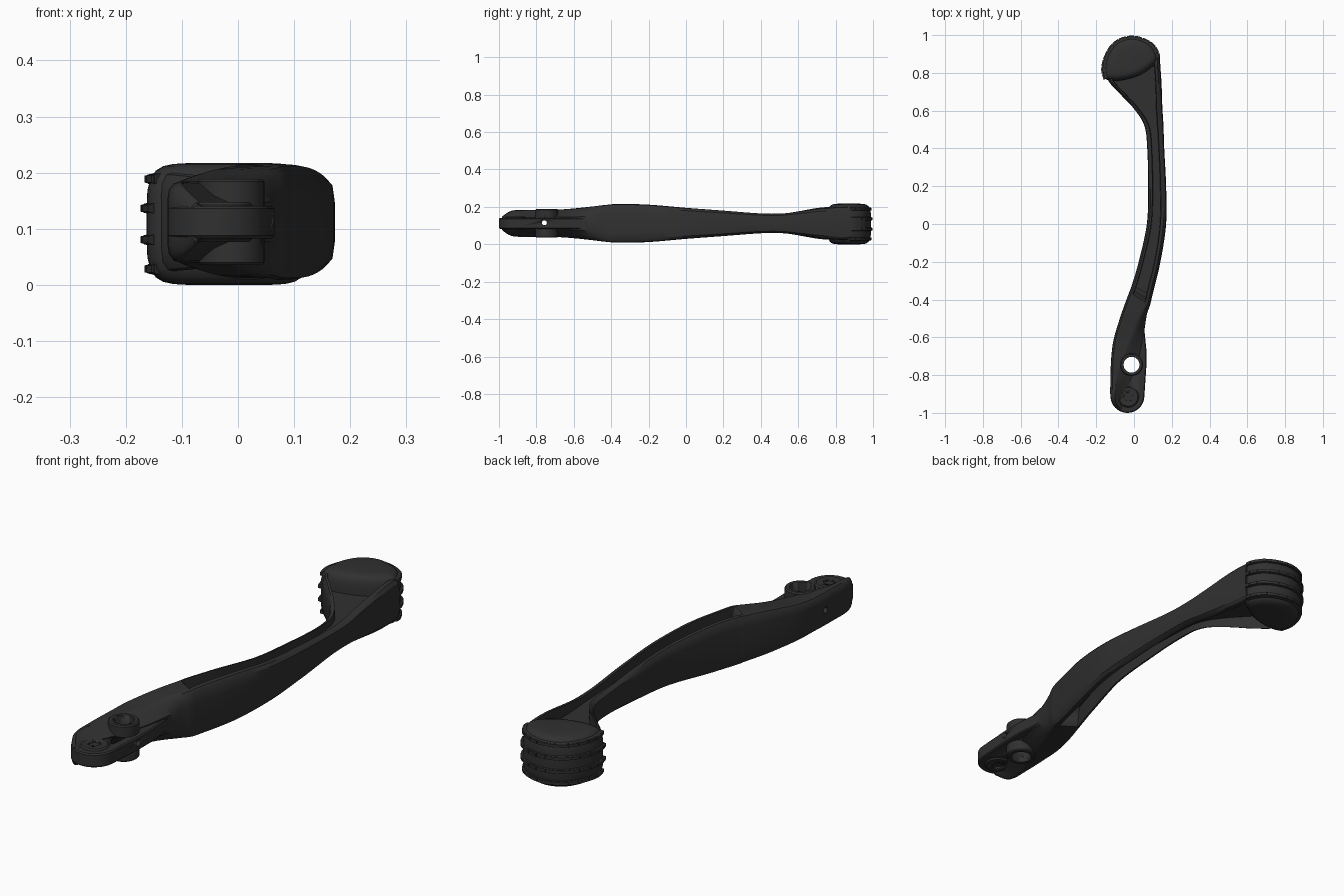
import bpy, bmesh, math
from mathutils import Vector

if "Cube" in bpy.data.objects:
    bpy.data.objects.remove(bpy.data.objects["Cube"])

ZC = 0.112  # mirror plane height of the lever
mat = bpy.data.materials.new("dark_metal")
mat.diffuse_color = (0.03, 0.03, 0.03, 1)
mat.use_nodes = True
mat.node_tree.nodes["Principled BSDF"].inputs["Base Color"].default_value = mat.diffuse_color


def spline(pts, n, closed=False):
    """Catmull-Rom through tuples of any size, n steps per span."""
    out, m = [], len(pts)
    for i in range(m if closed else m - 1):
        if closed:
            a, b, c, d = (pts[(i + j) % m] for j in (-1, 0, 1, 2))
        else:
            a, b, c, d = (pts[max(0, min(m - 1, i + j))] for j in (-1, 0, 1, 2))
        for s in range(n):
            t = s / n
            out.append(tuple(q + .5 * t * (r - p + t * (2*p - 5*q + 4*r - u + t * (3*(q - r) + u - p)))
                             for p, q, r, u in zip(a, b, c, d)))
    if not closed:
        out.append(pts[-1])
    return out


def add_loft(bm, rings):
    vs = [[bm.verts.new(p) for p in r] for r in rings]
    n = len(vs[0])
    for a, b in zip(vs, vs[1:]):
        for i in range(n):
            j = (i + 1) % n
            bm.faces.new((a[i], a[j], b[j], b[i]))
    bm.faces.new(vs[0][::-1])
    bm.faces.new(vs[-1])


def finish(name, bm, angle=32):
    bmesh.ops.recalc_face_normals(bm, faces=bm.faces)
    me = bpy.data.meshes.new(name)
    bm.to_mesh(me)
    bm.free()
    ob = bpy.data.objects.new(name, me)
    bpy.context.collection.objects.link(ob)
    me.materials.append(mat)
    bpy.ops.object.select_all(action='DESELECT')
    ob.select_set(True)
    bpy.context.view_layer.objects.active = ob
    bpy.ops.object.shade_smooth_by_angle(angle=math.radians(angle))
    return ob


def loft(name, rings):
    bm = bmesh.new()
    add_loft(bm, rings)
    return finish(name, bm)


def lathe(name, x, y, prof, n=40):
    """Solid of revolution about z from (radius, height offset) pairs."""
    return loft(name, [[(x + r * math.cos(2 * math.pi * i / n), y + r * math.sin(2 * math.pi * i / n), ZC + z)
                        for i in range(n)] for r, z in prof])


# Lever arm stations: left x,y, right x,y, half height, groove depth, right shoulder slope
stations = [
    (-.085, -.985, -.05, -.985, .035, 0, .01), (-.122, -.93, -.07, -.93, .068, 0, .03),
    (-.125, -.83, -.02, -.83, .072, 0, .06), (-.12, -.7, .03, -.68, .073, 0, .06),
    (-.105, -.6, .055, -.56, .08, 0, .04), (-.065, -.47, .068, -.48, .093, 0, .01),
    (-.025, -.36, .085, -.43, .1, 0, 0), (-.012, -.325, .097, -.38, .103, 1, 0),
    (.025, -.2, .14, -.2, .1, 1, 0), (.068, 0, .17, 0, .083, 1, 0),
    (.075, .2, .17, .2, .068, 1, 0), (.07, .4, .16, .4, .053, 1, 0),
    (.055, .52, .156, .52, .053, 1, 0), (0, .61, .15, .62, .066, 1, 0),
    (-.075, .69, .146, .74, .081, 1, 0), (-.14, .77, .14, .83, .088, 1, 0),
    (-.1, .84, .137, .885, .086, 1, 0)]


def section(st):
    xl, yl, xr, yr, h, g, k = st
    g, k = max(0, min(1, g)), max(0, k)
    L, R = Vector((xl, yl, ZC)), Vector((xr, yr, ZC))
    w = (R - L).length
    d = (R - L) / w
    tl, tr = min(.022, .3 * w), min(.03, .3 * w)
    floor = h * (1 - g) + min(h, .025) * g
    inner = max(tl + .006, w - max(tr, .025 + k))
    top = [(0, .55 * h), (.003, .8 * h), (min(.012, .2 * w), h - .003), (tl, h), (tl + .003, floor),
           (inner - .003, floor), (inner, h), (w - .015 - .9 * k, h - .003),
           (w - .004 - .5 * k, h * .82 - .2 * k), (w, .45 * h)]
    up = [L + d * a + Vector((0, 0, z)) for a, z in top]
    return up + [Vector((p.x, p.y, 2 * ZC - p.z)) for p in reversed(up)]


arm = loft("lever_arm", [section(s) for s in spline(stations, 5)])

# Flat pivot plate with rounded end
outline = [(-.035 + .09 * math.cos(a), -.91 + .09 * math.sin(a))
           for a in (math.pi * (1 + i / 20) for i in range(21))]
outline += [(.065, -.76), (.065, -.66), (.056, -.57), (.06, -.48), (0, -.48), (-.095, -.62), (-.118, -.7)]


def plate_ring(s, z):
    return [(-.03 + (x + .03) * s, -.75 + (y + .75) * (1 - (1 - s) * .4), ZC + z) for x, y in outline]


plate = loft("pivot_plate", [plate_ring(.95, -.029), plate_ring(1, -.024),
                             plate_ring(1, .024), plate_ring(.95, .029)])

# Pivot hub and small end boss
hub = lathe("pivot_hub", -.013, -.745, [(.055, -.077), (.06, -.072), (.06, .072), (.055, .077)])
boss = lathe("end_boss", -.03, -.915, [(.05, -.036), (.056, -.03), (.056, .03), (.05, .036)])

# Bores cut through the pivot end
bore = lathe("bore_cutter", -.013, -.745, [(.042, -.2), (.042, .2)])
dimple = lathe("dimple_cutter", -.03, -.915, [(.022, .026), (.022, .2)])
dimple_low = lathe("dimple_cutter_low", -.03, -.915, [(.022, -.2), (.022, -.026)])
pin = loft("pin_cutter", [[(x, -.757 + .013 * math.cos(i * math.pi / 8), ZC + .003 + .013 * math.sin(i * math.pi / 8))
                           for i in range(16)] for x in (-.3, .3)])


def cut(ob, cutter):
    m = ob.modifiers.new("cut", 'BOOLEAN')
    m.operation, m.object, m.solver = 'DIFFERENCE', cutter, 'EXACT'
    bpy.context.view_layer.objects.active = ob
    bpy.ops.object.modifier_apply(modifier=m.name)


for ob in (arm, plate, hub):
    cut(ob, bore)
    cut(ob, pin)
cut(boss, dimple)
cut(boss, dimple_low)
for c in (bore, dimple, dimple_low, pin):
    bpy.data.objects.remove(c)

# Foot pad: rounded lens outline stacked with domed edges
CX, CY, PZ = -.015, .87, .1085
back = [(.128, .87), (.124, .905), (.095, .95), (.04, .98), (-.02, .989), (-.08, .972),
        (-.125, .932), (-.155, .87), (-.163, .815), (-.15, .768)]
front = [(-.1, .757), (-.03, .768), (.04, .793), (.1, .835)]
pad = spline(back + front, 4, True)


def pad_ring(s, z):
    return [(CX + (x - CX) * s, CY + (y - CY) * s, PZ + z) for x, y in pad]


half = [(1, .03), (.99, .06), (.955, .08), (.89, .095), (.8, .103), (.68, .107), (.5, .1085)]
loft("foot_pad", [pad_ring(s, -z) for s, z in reversed(half)] + [pad_ring(s, z) for s, z in half])

# Segmented grip ribs wrapped round the back of the pad
bm = bmesh.new()
path = spline(back, 6)[2:]
for z, s in ((-.08, .955), (-.028, 1), (.028, 1), (.08, .955)):
    for i in range(0, len(path) - 4, 4):
        rings = []
        for j, (x, y) in enumerate(path[i:i + 5]):
            nx = path[min(i + j + 1, len(path) - 1)]
            if j == 4:  # stop short to leave a gap
                x, y = [p + .6 * (q - p) for p, q in zip(path[i + 3], (x, y))]
            rings.append([(CX + (x - CX) * k, CY + (y - CY) * k, PZ + z + dz)
                          for k, dz in ((s - .05, -.01), (s + .07, -.006), (s + .07, .006), (s - .05, .01))])
        add_loft(bm, rings)
    # low continuous band under the segments
    add_loft(bm, [[(CX + (x - CX) * k, CY + (y - CY) * k, PZ + z + dz)
                   for k, dz in ((s - .06, -.011), (s + .035, -.008), (s + .035, .008), (s - .06, .011))]
                  for x, y in path])
finish("grip_ribs", bm)
